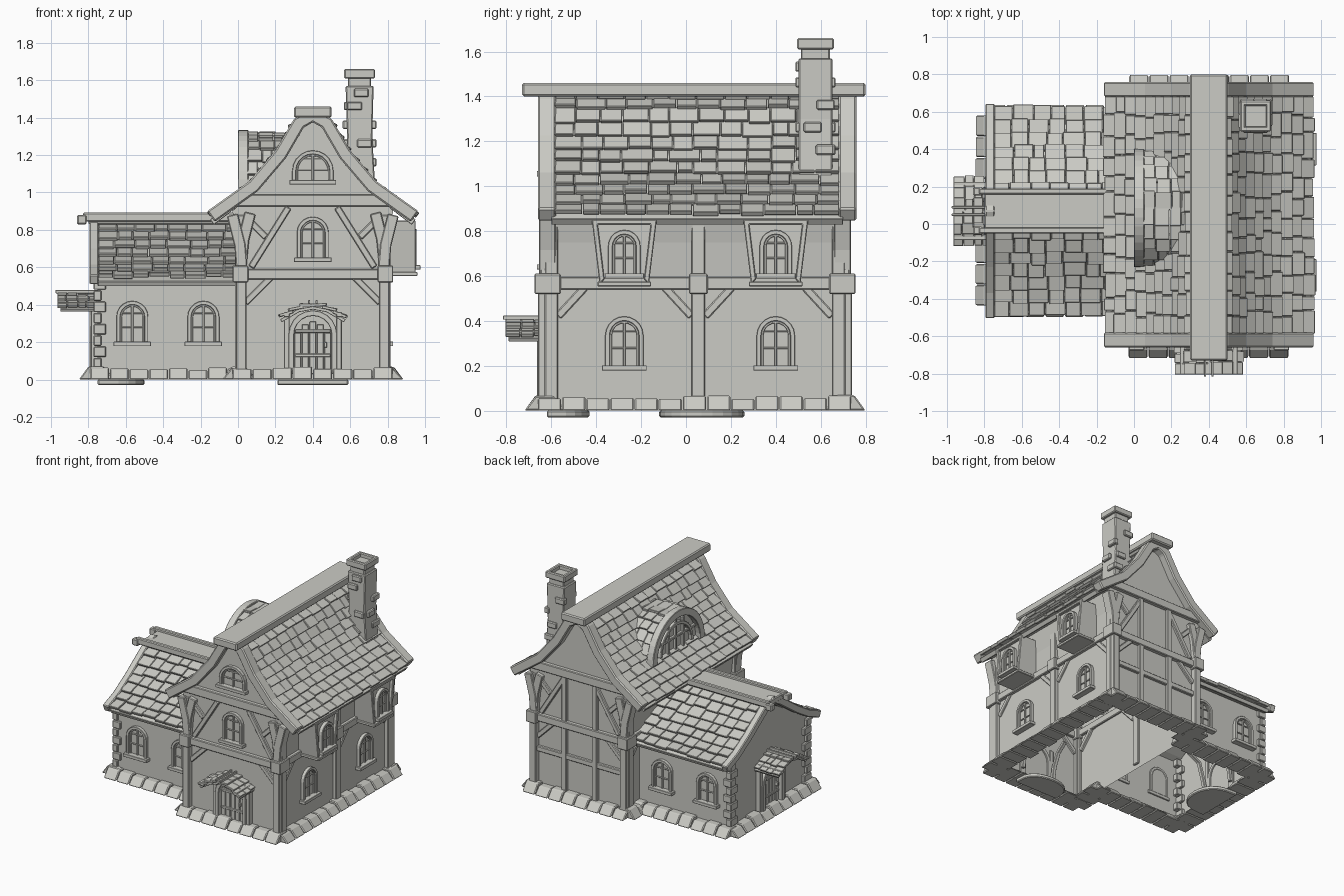
import bpy, bmesh, math, random
from mathutils import Matrix, Vector

random.seed(4)
old = bpy.data.objects.get("Cube")
if old:
    bpy.data.objects.remove(old)

stone = bpy.data.materials.new("warm_grey_clay")
stone.use_nodes = True
COL = (0.6, 0.6, 0.56, 1)
stone.diffuse_color = COL
stone.node_tree.nodes["Principled BSDF"].inputs["Base Color"].default_value = COL
I = Matrix.Identity(4)


def frame(x, y, z=0, deg=0):
    """Wall frame: local -y points out of the wall, local z is up."""
    return Matrix.Translation((x, y, z)) @ Matrix.Rotation(math.radians(deg), 4, 'Z')


def finish(name, bm, bevel=0.0, open_base=False):
    bmesh.ops.recalc_face_normals(bm, faces=bm.faces)
    if open_base:
        low = [f for f in bm.faces if all(v.co.z < 0.001 for v in f.verts)]
        bmesh.ops.delete(bm, geom=low, context='FACES_ONLY')
    me = bpy.data.meshes.new(name)
    bm.to_mesh(me)
    bm.free()
    me.materials.append(stone)
    ob = bpy.data.objects.new(name, me)
    bpy.context.scene.collection.objects.link(ob)
    if bevel:
        mod = ob.modifiers.new("soft_edges", 'BEVEL')
        mod.width = bevel
        mod.limit_method = 'ANGLE'
    return ob


def prism(bm, M, pts, y0, y1):
    a = [bm.verts.new(M @ Vector((x, y0, z))) for x, z in pts]
    b = [bm.verts.new(M @ Vector((x, y1, z))) for x, z in pts]
    bm.faces.new(a)
    bm.faces.new(b[::-1])
    for i in range(len(a)):
        j = (i + 1) % len(a)
        bm.faces.new((a[j], a[i], b[i], b[j]))


def box(bm, M, x0, x1, y0, y1, z0, z1):
    prism(bm, M, [(x0, z0), (x1, z0), (x1, z1), (x0, z1)], y0, y1)


def beam(bm, M, pts, w, y0, y1):
    """Flat timber following a path of (x, z) points on a wall."""
    P = [Vector(p) for p in pts]
    L, R = [], []
    for i, p in enumerate(P):
        t = (P[min(i + 1, len(P) - 1)] - P[max(i - 1, 0)]).normalized()
        n = Vector((-t.y, t.x)) * w / 2
        L.append(p + n)
        R.append(p - n)
    prism(bm, M, L + R[::-1], y0, y1)


def mirrored(half):
    return [(-x, z) for x, z in half[:0:-1]] + half


def strip(bm, M, half, thick, y0, y1, drop=0.0):
    """Curved roof sheet hanging below a mirrored profile."""
    P = [Vector((x, z - drop)) for x, z in mirrored(half)]
    low = []
    for i, p in enumerate(P):
        t = (P[min(i + 1, len(P) - 1)] - P[max(i - 1, 0)]).normalized()
        low.append(p + Vector((t.y, -t.x)) * thick)
    prism(bm, M, P + low[::-1], y0, y1)


def tiles(bm, M, half, y0, y1, rows, width, thick=0.024):
    P = [Vector((x, 0, z)) for x, z in half]
    seg = [(b - a).length for a, b in zip(P, P[1:])]
    pitch = sum(seg) / rows

    def at(d):
        for a, b, s in zip(P, P[1:], seg):
            if d <= s:
                break
            d -= s
        return a.lerp(b, d / s)
    n = max(2, round((y1 - y0) / width))
    for side in (1, -1):
        S = M @ Matrix.Diagonal((side, 1, 1, 1))
        for r in range(rows):
            a, b = at(r * pitch), at((r + 1) * pitch)
            t = (b - a).normalized()
            up = Vector((-t.z, 0, t.x))
            cuts = [y0 + (y1 - y0) * (k + (random.uniform(-.2, .2) if 0 < k < n else 0)) / n for k in range(n + 1)]
            for c0, c1 in zip(cuts, cuts[1:]):
                lift = random.uniform(0, thick * .5)
                e = b + t * random.uniform(0, pitch * .2) + up * (lift + thick * .3)
                s = a - t * pitch * .1 - up * thick * .4
                q = [s, e, e - up * thick, s - up * thick]
                prism(bm, S, [(v.x, v.z) for v in q], c0, c1 - .003)


def arch(w, h, z, rise=None, n=10):
    r = rise or w
    arc = [(-w * math.cos(math.pi * i / n), z + h - r + r * math.sin(math.pi * i / n)) for i in range(n + 1)]
    return [(-w, z)] + arc + [(w, z)]


def ring(bm, M, outer, inner, y0, y1):
    prism(bm, M, outer + inner[::-1], y0, y1)


def window(bm, M, z, w=.085, h=.22):
    ring(bm, M, arch(w, h, z), arch(w - .02, h - .02, z), -.025, .01)
    prism(bm, M, arch(w - .02, h - .02, z), -.004, .01)
    ring(bm, M, arch(w - .02, h - .02, z), arch(w - .03, h - .03, z), -.014, .01)
    box(bm, M, -.006, .006, -.014, 0, z, z + h - .02)
    for k in (.36, .7):
        box(bm, M, -w + .02, w - .02, -.012, 0, z + h * k - .004, z + h * k + .004)
    box(bm, M, -w - .015, w + .015, -.045, .01, z - .022, z + .002)


def doorway(name, M, step, canopy, top):
    bm = bmesh.new()
    ring(bm, M, arch(.13, .34, .03), arch(.1, .31, .03), -.045, .01)
    for k in range(5):
        x = -.1 + k * .04
        h = .31 - .06 * abs(k - 2) ** 2 / 4
        box(bm, M, x + .002, x + .038, -.016, 0, .03, h)
    for z in (.12, .25):
        box(bm, M, -.095, .095, -.022, 0, z, z + .018)
    box(bm, M, .06, .075, -.035, 0, .17, .2)
    for s in (1, -1):
        box(bm, M, s * .14 - .015, s * .14 + .015, -.035, .01, .03, top - .07)
        # curved bracket under the canopy
        B = M @ frame(s * .14, 0, 0, -90)
        beam(bm, B, [(-.02, .1), (-.035, .2), (-.08, top - .12), (-canopy + .03, top - .06)], .025, -.014, .014)
        box(bm, M, s * .14 - .015, s * .14 + .015, -canopy, 0, top - .085, top - .06)
    finish(name + "_door", bm, .003)
    bm = bmesh.new()
    half = [(0, top - .01), (.08, top - .025), (.175, top - .08)]
    strip(bm, M, half, .018, -canopy + .015, 0, .018)
    tiles(bm, M, half, -canopy, 0, 3, .06, .016)
    for x in (-.02, .02):
        box(bm, M, x - .006, x + .006, -canopy - .01, 0, top - .015, top + .004)
    finish(name + "_canopy", bm, .002)
    bm = bmesh.new()
    R = M @ Matrix.Rotation(math.radians(90), 4, 'X')
    half_round = [(.19 * math.cos(a), -step * math.sin(a) ** .6) for a in [math.pi * i / 12 for i in range(13)]]
    prism(bm, R, [(x, z) for x, z in half_round], -.03, 0)
    finish(name + "_step", bm, .006)


# wall shells
bm = bmesh.new()
HOUSE = frame(.4, 0)
prism(bm, HOUSE, mirrored([(0, 1.38), (.06, 1.35), (.17, 1.19), (.3, 1.03), (.43, .9), (.4, .75), (.385, .6), (.385, 0)]), -.62, .7)
finish("house_walls", bm, open_base=True)
WING = frame(0, .07, 0, -90)
WING.translation.x = 0
bm = bmesh.new()
prism(bm, WING, mirrored([(0, .82), (.47, .54), (.47, 0)]), -.75, .02)
finish("wing_walls", bm, open_base=True)

# roofs
ROOF = [(0, 1.43), (.1, 1.38), (.2, 1.21), (.34, 1.045), (.55, .885)]
bm = bmesh.new()
strip(bm, HOUSE, ROOF, .035, -.6, .7, .03)
tiles(bm, HOUSE, ROOF, -.585, .685, 11, .11)
finish("house_roof_tiles", bm, .003)
bm = bmesh.new()
for y in (-.66, .68):
    strip(bm, HOUSE, ROOF[:-1] + [(.565, .885)], .07, y, y + .08, -.015)
box(bm, HOUSE, -.1, .1, -.73, .8, 1.4, 1.46)
finish("house_verge_and_ridge", bm, .008)

WROOF = [(0, .875), (.1, .83), (.3, .69), (.44, .605), (.55, .555)]
bm = bmesh.new()
strip(bm, WING, WROOF, .03, -.75, 0, .03)
tiles(bm, WING, WROOF, -.745, .02, 8, .1)
finish("wing_roof_tiles", bm, .003)
bm = bmesh.new()
strip(bm, WING, WROOF[:-1] + [(.575, .55)], .055, -.795, -.745, -.01)
box(bm, WING, -.1, .1, -.8, .3, .83, .872)
for x in (-.105, .105):
    box(bm, WING, x - .016, x + .016, -.83, .2, .845, .892)
    box(bm, WING, x - .022, x + .022, -.86, -.81, .83, .88)
finish("wing_verge_and_ridge", bm, .006)

# timber framing on all four sides
bm = bmesh.new()
for M in (frame(.4, -.62), frame(.4, .7, 0, 180)):
    box(bm, M, -.4, .4, -.03, .02, .535, .59)
    box(bm, M, -.41, .41, -.03, .02, .925, .99)
    for s in (1, -1):
        S = M @ Matrix.Diagonal((s, 1, 1, 1))
        box(bm, S, .355, .41, -.04, .03, .03, .53)
        box(bm, S, .345, .43, -.055, .045, .52, .61)
        beam(bm, S, [(.38, .6), (.39, .72), (.43, .88)], .06, -.035, .04)
        beam(bm, S, [(.33, .6), (.13, .92)], .035, -.02, .02)
        beam(bm, S, [(.36, .87), (.25, .76)], .035, -.018, .02)
        beam(bm, S, [(.36, .41), (.22, .55)], .035, -.018, .02)
M = frame(.4, .7, 0, 180)
for x in (-.13, .13):
    box(bm, M, x - .022, x + .022, -.025, .02, .03, .54)
    box(bm, M, x - .02, x + .02, -.022, .02, .58, .93)
box(bm, M, -.37, .37, -.022, .02, .3, .34)
for s, deg in ((1, 90), (-1, -90)):
    M = frame(.4 + s * .385, .04, 0, deg)
    box(bm, M, -.66, .66, -.025, .02, .54, .595)
    for x in (-.64, .015 * s, .64):
        box(bm, M, x - .03, x + .03, -.03, .02, .03, .88)
        box(bm, M, x - .042, x + .042, -.045, .02, .52, .61)
        for e in (1, -1):
            if abs(x + e * .2) < .6:
                beam(bm, M, [(x + e * .03, .42), (x + e * .15, .55)], .035, -.012, .02)
    for x in (-.66, .66):
        B = M @ frame(x, 0, 0, -90)
        beam(bm, B, [(-.0, .6), (-.015, .75), (-.05, .89)], .06, -.03, .03)
finish("timber_frame", bm, .005)

# windows
bm = bmesh.new()
window(bm, frame(.4, -.62), .65)
window(bm, frame(.4, -.62), 1.065, .11, .16)
for x in (-.565, -.185):
    window(bm, frame(x, -.4), .2)
    window(bm, frame(x, .54, 0, 180), .2)
for y in (-.275, .4):
    window(bm, frame(.785, y, 0, 90), .2)
    window(bm, frame(.93, y, 0, 90), .61, .072, .195)
finish("arched_windows", bm, .002)

# bay windows under the eaves
bm = bmesh.new()
for y in (-.275, .4):
    M = frame(.785, y, 0, 90)
    outer = [(-.11, .565), (-.145, .85), (.145, .85), (.11, .565)]
    prism(bm, M, outer, -.143, .02)
    ring(bm, M, outer, [(-.088, .585), (-.118, .83), (.118, .83), (.088, .585)], -.165, -.13)
    box(bm, M, -.12, .12, -.175, 0, .553, .575)
    S = M @ frame(0, 0, 0, -90)
    for k in range(5):
        x = -.16 + k * .064
        for a, z in ((-.215, .835), (-.16, .87)):
            j = random.uniform(0, .012)
            prism(bm, S, [(a + j, z), (a + .1, z + .04), (a + .1, z + .06), (a + j, z + .022)], x, x + .061)
finish("bay_windows", bm, .004)

# eyebrow dormer on the wing side of the roof
DORM = frame(.0, .085, 1.02, -90)
bm = bmesh.new()
ring(bm, DORM, arch(.315, .315, 0, n=20), arch(.26, .26, 0, n=20), 0, .055)
prism(bm, DORM, arch(.265, .265, 0, n=20), .04, .3)
ring(bm, DORM, arch(.2, .2, .02, n=16), arch(.175, .175, .02, n=16), .015, .05)
for x in (-.09, 0, .09):
    box(bm, DORM, x - .01, x + .01, .02, .05, 0, .23 if x else .25)
box(bm, DORM, -.25, .25, .02, .05, .1, .12)
finish("dormer_arch", bm, .004)
bm = bmesh.new()
curve = [(.305 * math.sin(a), .305 * math.cos(a)) for a in [math.pi * i / 20 for i in range(11)]]
strip(bm, DORM, curve, .04, .04, .4, .02)
tiles(bm, DORM, curve, .05, .4, 6, .07, .02)
finish("dormer_tiles", bm, .002)

# chimney with a hollow top and a few proud stones
bm = bmesh.new()
C = frame(.65, .577)
prism(bm, C, [(-.082, 1.0), (.085, 1.0), (.068, 1.3), (.075, 1.57), (-.075, 1.57), (-.066, 1.3)], -.075, .075)
box(bm, C, -.062, .062, -.065, .065, 1.55, 1.63)
for M in [C @ Matrix.Rotation(math.pi / 2 * k, 4, 'Z') for k in range(4)]:
    box(bm, M, -.082, .082, -.082, -.055, 1.61, 1.66)
    for z in random.sample((1.14, 1.24, 1.34, 1.44, 1.51), 3):
        x = random.uniform(-.06, .06)
        box(bm, M, x - .04, x + .04, -.09, -.05, z, z + .045)
finish("chimney", bm, .006)

# sloped foundation stones
bm = bmesh.new()
runs = ((.4, -.62, 0, .43), (.4, .7, 180, .43), (.785, .04, 90, .7), (.015, -.51, -90, .15), (.015, .64, -90, .1),
        (-.37, -.4, 0, .42), (-.37, .54, 180, .42), (-.75, .07, -90, .51))
for x, y, deg, half in runs:
    S = frame(x, y, 0, deg) @ frame(0, 0, 0, -90)
    n = max(2, round(half * 2 / .11))
    for k in range(n):
        u = -half + 2 * half * k / n
        top, out = random.uniform(.05, .07), random.uniform(.07, .1)
        prism(bm, S, [(-out, 0), (-.03, top), (.05, top), (.1, 0)], u, u + 2 * half / n - .004)
finish("foundation_stones", bm, .006)

# corner stones of the wing
bm = bmesh.new()
for y, s in ((-.4, 1), (.54, -1)):
    for k in range(8):
        a, b = (.06, .04) if k % 2 else (.035, .07)
        M = frame(-.75, y) @ Matrix.Diagonal((1, s, 1, 1))
        box(bm, M, -.022, a - .015, -.018, b, .06 + k * .06, .116 + k * .06)
finish("corner_stones", bm, .005)

doorway("front", frame(.4, -.62), .19, .185, .42)
doorway("side", frame(-.75, .07, 0, -90), .25, .215, .475)
